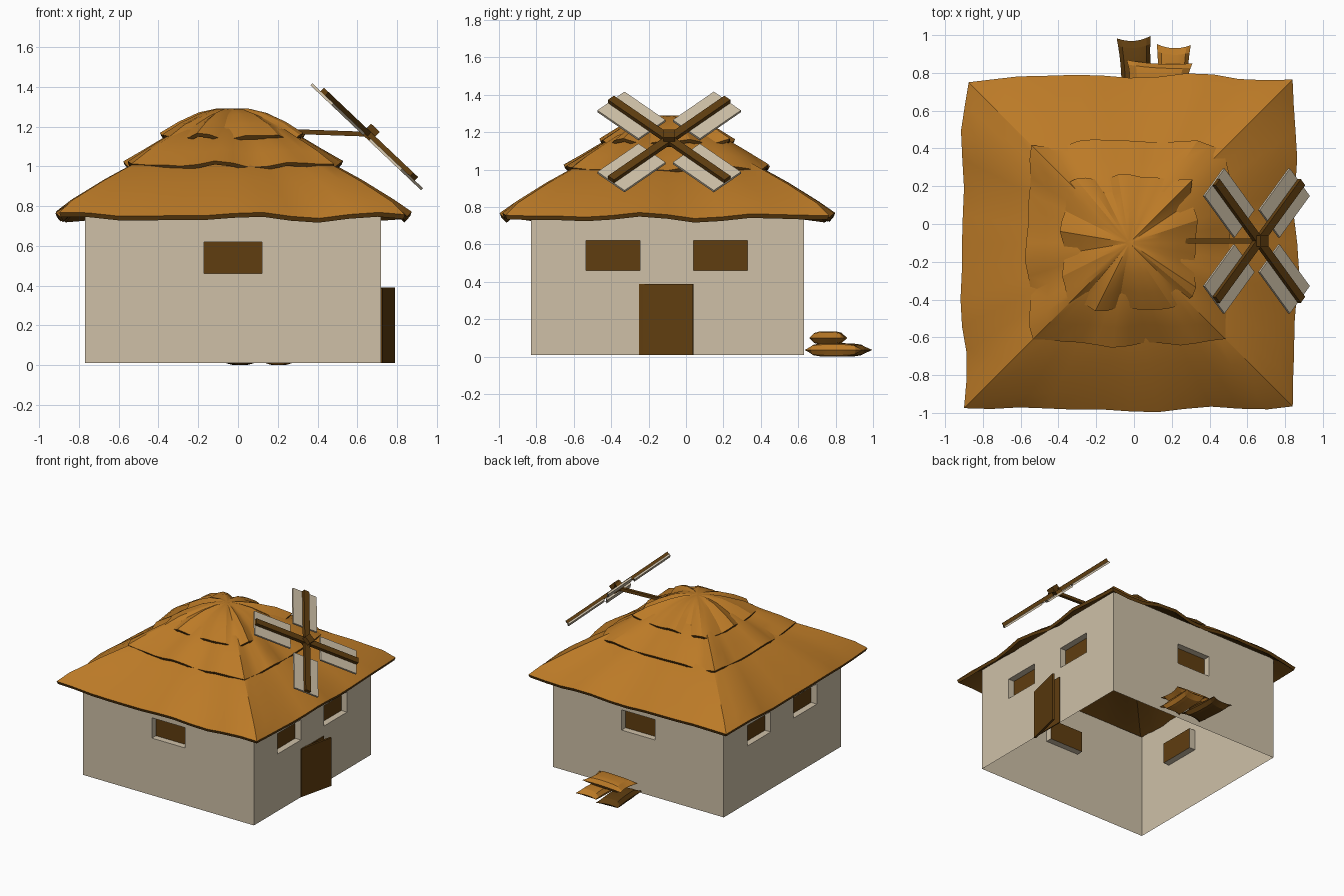
import bpy, bmesh, math
from mathutils import Vector, Matrix

if "Cube" in bpy.data.objects:
    bpy.data.objects.remove(bpy.data.objects["Cube"])


def material(name, rgb):
    m = bpy.data.materials.new(name)
    m.diffuse_color = (*rgb, 1)
    m.use_nodes = True
    m.node_tree.nodes["Principled BSDF"].inputs["Base Color"].default_value = m.diffuse_color
    return m


PLASTER = material("pale plaster", (0.62, 0.53, 0.39))
THATCH = material("golden thatch", (0.50, 0.195, 0.02))
WOOD = material("dark wood", (0.115, 0.047, 0.005))
CX, CY = -0.025, -0.10          # centre of the house


def finish(name, bm, mats, smooth=False):
    me = bpy.data.meshes.new(name)
    bm.to_mesh(me)
    bm.free()
    for m in mats:
        me.materials.append(m)
    ob = bpy.data.objects.new(name, me)
    bpy.context.collection.objects.link(ob)
    if smooth:
        bpy.ops.object.select_all(action='DESELECT')
        ob.select_set(True)
        bpy.context.view_layer.objects.active = ob
        bpy.ops.object.shade_smooth_by_angle(angle=math.radians(25))
    return ob


def box(name, size, matrix, mat):
    bm = bmesh.new()
    bmesh.ops.create_cube(bm, size=1, matrix=matrix @ Matrix.Diagonal((*size, 1)))
    return finish(name, bm, [mat])


# Walls: single-skin panels with recessed windows, open underneath
def wall(bm, start, d, length, windows):
    d = Vector(d)
    n = d.cross(Vector((0, 0, 1)))
    start = Vector((*start, 0))

    def quad(pts, idx=0):
        f = bm.faces.new([bm.verts.new(start + d * a + n * o + Vector((0, 0, z))) for a, z, o in pts])
        f.material_index = idx

    cuts = [0] + [c for w in windows for c in w] + [length]
    zs, dep = [0.01, 0.46, 0.62, 0.825], -0.05
    for i, (a, b) in enumerate(zip(cuts, cuts[1:])):
        for j, (lo, hi) in enumerate(zip(zs, zs[1:])):
            rect = [(a, lo), (b, lo), (b, hi), (a, hi)]
            if i % 2 and j == 1:
                quad([(*p, dep) for p in rect], 1)
                for p, q in zip(rect, rect[1:] + rect[:1]):
                    quad([(*p, 0), (*q, 0), (*q, dep), (*p, dep)])
            else:
                quad([(*p, 0) for p in rect])


bm = bmesh.new()
one, two = [(0.60, 0.89)], [(0.295, 0.585), (0.87, 1.16)]
wall(bm, (-0.77, -0.83), (1, 0, 0), 1.49, one)
wall(bm, (0.72, -0.83), (0, 1, 0), 1.46, two)
wall(bm, (0.72, 0.63), (-1, 0, 0), 1.49, one)
wall(bm, (-0.77, 0.63), (0, -1, 0), 1.46, two)
bmesh.ops.remove_doubles(bm, verts=bm.verts, dist=0.0005)
finish("walls", bm, [PLASTER, WOOD])

# Doorway plate and the door standing ajar
box("doorway", (0.008, 0.28, 0.375), Matrix.Translation((0.722, -0.105, 0.1975)), WOOD)
ajar = Matrix.Translation((0.748, -0.105, 0.2)) @ Matrix.Rotation(-math.atan2(0.07, 0.29), 4, 'Z')
box("door", (0.016, 0.295, 0.38), ajar, WOOD)


# Roof: three stacked thatch skirts with wavy eaves and a dark underside
def skirt(name, profile, wave, phase, thick, n=12, cap=False):
    bm = bmesh.new()

    def ring(half, z, amp, roundness=0.0):
        vs = []
        for i in range(4 * n):
            side, s = i // n, -1 + 2 * (i % n) / n
            x, y = [(s, -1), (1, s), (-s, 1), (-1, -s)][side]
            k = 1 - roundness * max(0, abs(x) + abs(y) - 1.4)
            t = i * 2 * math.pi / (4 * n)
            w = amp * (math.sin(9 * t + phase) + 0.7 * math.sin(14 * t + 2 * phase))
            r = half * k + 0.7 * w
            vs.append(bm.verts.new((CX + x * r, CY + y * r, z + 0.8 * w)))
        return vs

    def strip(a, b, idx):
        m = len(a)
        for i in range(m):
            f = bm.faces.new((a[i], a[(i + 1) % m], b[(i + 1) % m], b[i]))
            f.material_index = idx

    amps = [wave * (1 - j / (len(profile) - 1)) for j in range(len(profile))]
    top = [ring(h, z, a, r) for (h, z, r), a in zip(profile, amps)]
    low = [ring(h - 0.008, z - thick, a, r) for (h, z, r), a in zip(profile, amps)]
    for a, b in zip(top, top[1:]):
        strip(a, b, 0)
    for a, b in zip(low, low[1:]):
        strip(b, a, 1)
    strip(low[0], top[0], 1)
    if cap:
        bm.faces.new(top[-1])
    bm.faces.new(low[-1][::-1]).material_index = 1
    finish(name, bm, [THATCH, WOOD], True)


skirt("lower_thatch", [(0.885, 0.755, 0.04), (0.80, 0.82, 0), (0.64, 0.925, 0), (0.45, 1.035, 0), (0.32, 1.08, 0)],
      0.013, 0.6, 0.022)
skirt("middle_thatch", [(0.54, 1.01, 0.1), (0.44, 1.075, 0.05), (0.27, 1.185, 0.05), (0.2, 1.20, 0.05)],
      0.014, 2.1, 0.018)
skirt("top_thatch", [(0.352, 1.15, 0.15), (0.26, 1.212, 0.12), (0.165, 1.262, 0.3), (0.08, 1.286, 0.4),
                     (0.02, 1.29, 0.4)], 0.014, 4.0, 0.018, cap=True)

# Windmill: tilted cross of beams with a pale sail behind each arm
plane = Matrix.Translation((0.648, -0.09, 1.148)) @ Matrix.Rotation(math.radians(43.5), 4, 'Y')
for k in range(4):
    arm = plane @ Matrix.Rotation(math.radians(45 + 90 * k), 4, 'Z')
    box(f"sail_{k + 1}", (0.31, 0.205, 0.014), arm @ Matrix.Translation((0.285, 0, 0)), PLASTER)
    box(f"sail_beam_{k + 1}", (0.44, 0.045, 0.026), arm @ Matrix.Translation((0.22, 0, 0.018)), WOOD)
box("hub", (0.06, 0.06, 0.07), plane @ Matrix.Translation((0, 0, 0.028)), WOOD)
box("shaft", (0.39, 0.024, 0.024),
    Matrix.Translation((0.465, -0.09, 1.168)) @ Matrix.Rotation(math.radians(2), 4, 'Y'), WOOD)


# Grain sacks behind the house: pillows with pinched corners
def sack(name, centre, size, turn, mat, n=8):
    bm = bmesh.new()
    bmesh.ops.create_grid(bm, x_segments=n, y_segments=n, size=1)
    geo = bmesh.ops.duplicate(bm, geom=bm.verts[:] + bm.edges[:] + bm.faces[:])["geom"]
    under = {g for g in geo if isinstance(g, bmesh.types.BMVert)}
    bmesh.ops.reverse_faces(bm, faces=[g for g in geo if isinstance(g, bmesh.types.BMFace)])
    for v in bm.verts:
        x, y = v.co.x, v.co.y
        puff = (max(0, 1 - x ** 4) * max(0, 1 - y ** 4)) ** 0.6
        v.co = (x * (0.88 + 0.12 * y * y) * size[0] / 2, y * (0.88 + 0.12 * x * x) * size[1] / 2,
                (-1 if v in under else 1) * puff * size[2] / 2)
    bmesh.ops.remove_doubles(bm, verts=bm.verts, dist=0.0005)
    bm.transform(Matrix.Translation(centre) @ Matrix.Rotation(math.radians(turn), 4, 'Z'))
    finish(name, bm, [mat], True)


sack("dark_sack", (0.01, 0.82, 0.036), (0.18, 0.34, 0.072), 4, WOOD)
sack("pale_sack", (0.205, 0.79, 0.036), (0.18, 0.32, 0.072), -2, THATCH)
sack("upper_sack", (0.13, 0.76, 0.1), (0.35, 0.20, 0.072), -3, THATCH)
